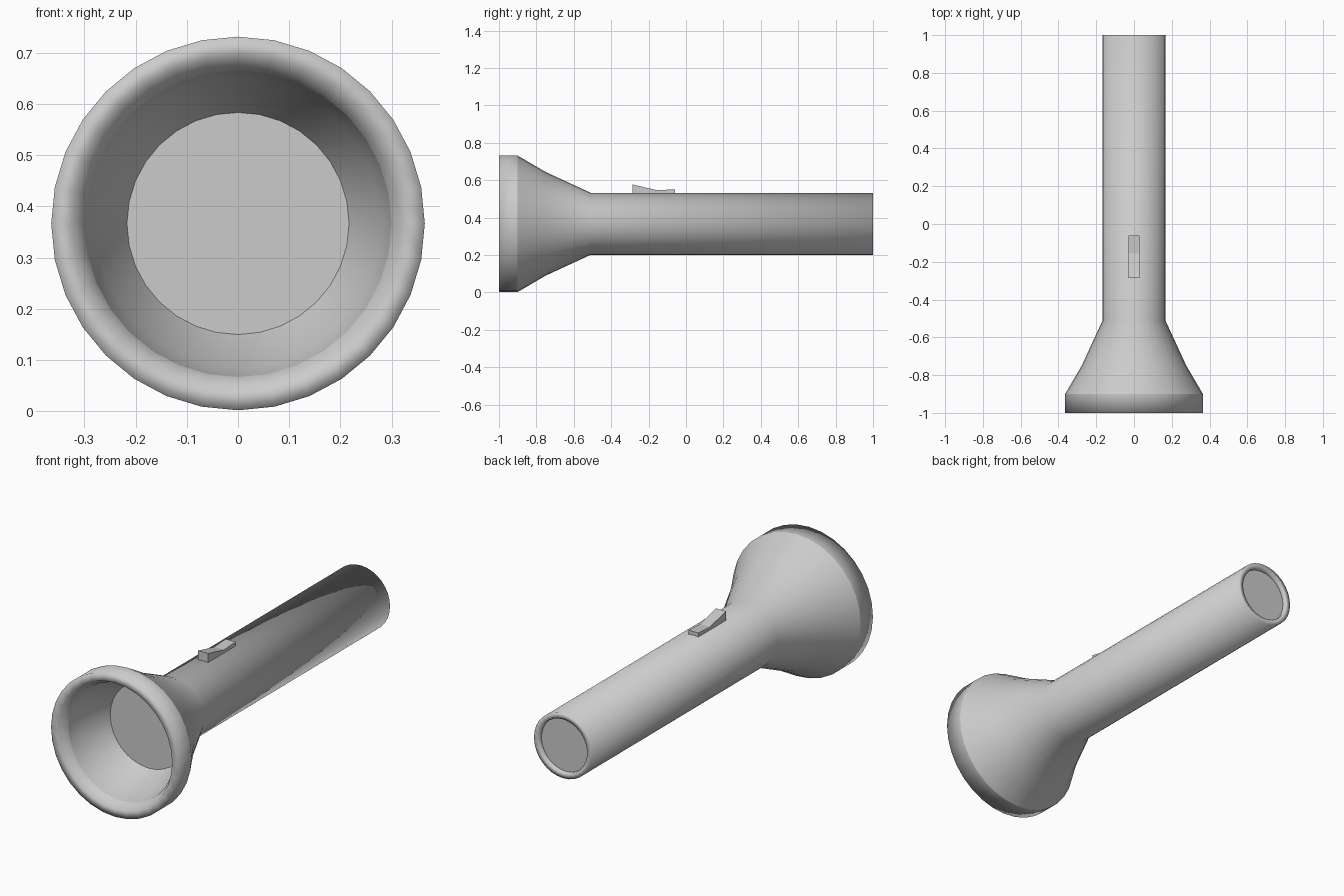
import bpy, bmesh, math

if "Cube" in bpy.data.objects:
    bpy.data.objects.remove(bpy.data.objects["Cube"])

SIDES = 32
CZ = 0.3665  # height of the torch axis

grey = bpy.data.materials.new("grey")
grey.diffuse_color = (0.6, 0.6, 0.6, 1)
grey.use_nodes = True
grey.node_tree.nodes["Principled BSDF"].inputs["Base Color"].default_value = grey.diffuse_color


def finish(bm, name, smooth):
    me = bpy.data.meshes.new(name)
    bm.to_mesh(me)
    bm.free()
    for p in me.polygons:
        p.use_smooth = smooth
    me.materials.append(grey)
    ob = bpy.data.objects.new(name, me)
    bpy.context.collection.objects.link(ob)
    return ob


def ring(bm, y, r):
    angles = [2 * math.pi * j / SIDES for j in range(SIDES)]
    return [bm.verts.new((r * math.sin(a), y, CZ + r * math.cos(a))) for a in angles]


def lathe(name, profile):
    """Revolve (y, radius) points about the long axis; +y runs face outward."""
    bm = bmesh.new()
    rings = [ring(bm, y, r) for y, r in profile]
    for a, b in zip(rings, rings[1:]):
        for j in range(SIDES):
            k = (j + 1) % SIDES
            bm.faces.new((a[j], a[k], b[k], b[j]))
    return finish(bm, name, True)


def disc(name, y, r, faces_front):
    bm = bmesh.new()
    vs = ring(bm, y, r)
    bm.faces.new(vs[::-1] if faces_front else vs)
    return finish(bm, name, False)


# Flared head and handle, ending in the recessed tail lip
lathe("body", [(-0.9, 0.365), (-0.75, 0.277), (-0.51, 0.166),
               (1.0, 0.166), (1.0, 0.137), (0.98, 0.137)])
disc("tail_cap", 0.98, 0.137, False)

# Rounded front rim
lathe("bezel", [(-0.95, 0.30), (-1.0, 0.325), (-1.0, 0.365), (-0.9, 0.365)])

# Reflector bowl and lens
lathe("reflector", [(-0.73, 0.217), (-0.85, 0.28), (-0.95, 0.30)])
disc("lens", -0.73, 0.217, True)

# Sliding switch, a side profile extruded across x
side = [(-0.285, 0.52), (-0.285, 0.577), (-0.155, 0.546), (-0.06, 0.551), (-0.06, 0.52)]
bm = bmesh.new()
left = [bm.verts.new((-0.028, y, z)) for y, z in side]
right = [bm.verts.new((0.028, y, z)) for y, z in side]
bm.faces.new(left)
bm.faces.new(right[::-1])
for i in range(len(side)):
    k = (i + 1) % len(side)
    bm.faces.new((left[i], right[i], right[k], left[k]))
bmesh.ops.recalc_face_normals(bm, faces=bm.faces)
finish(bm, "switch", False)
